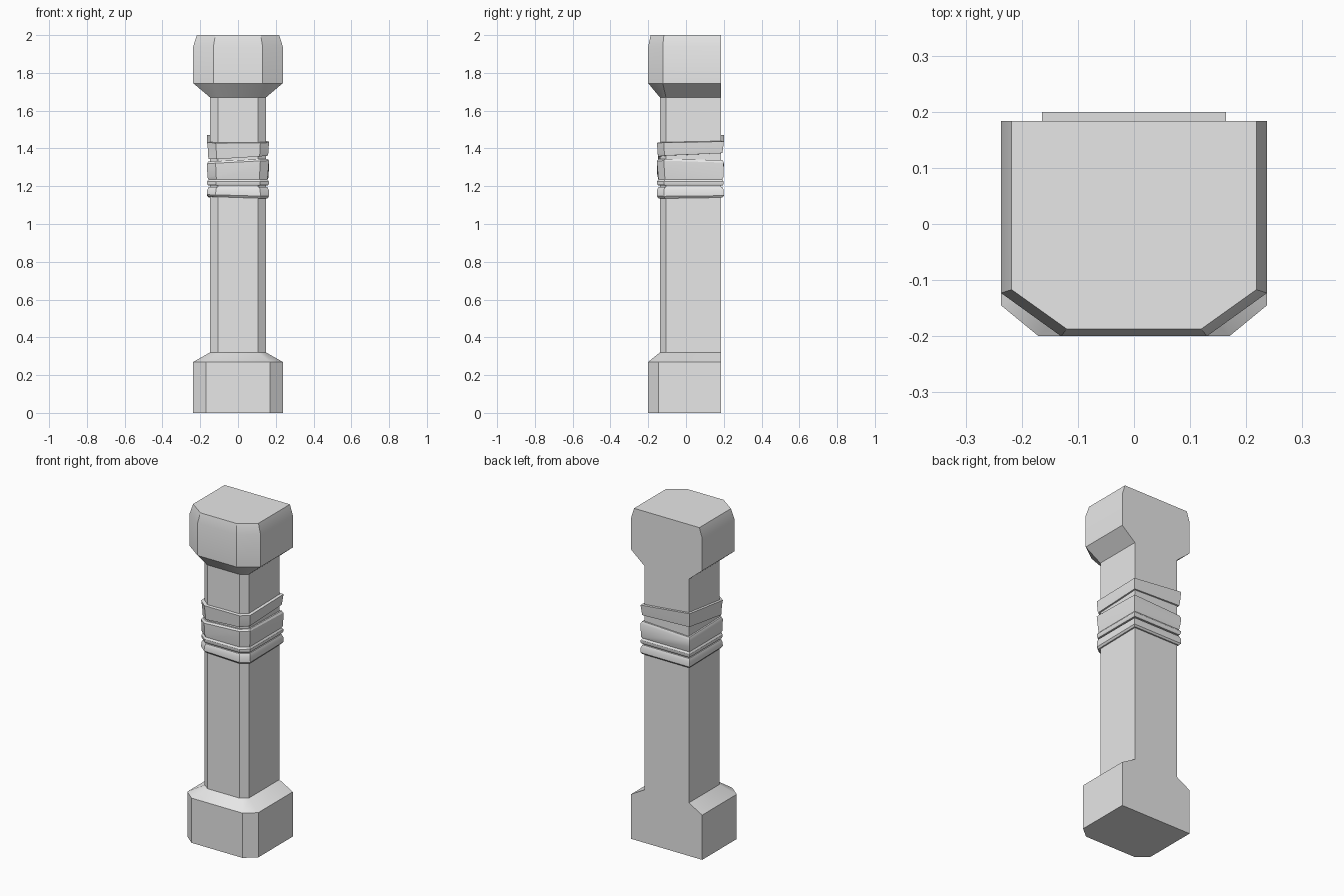
import bpy, bmesh, math

cube = bpy.data.objects.get("Cube")
if cube:
    bpy.data.objects.remove(cube, do_unlink=True)

BACK = 0.184

stone = bpy.data.materials.new("grey stone")
stone.use_nodes = True
grey = (0.8, 0.8, 0.8, 1)
stone.diffuse_color = grey
stone.node_tree.nodes["Principled BSDF"].inputs["Base Color"].default_value = grey


def section(w, front, cx, cy, back=BACK):
    """Rectangle with its two front corners cut off."""
    return [(w, back), (-w, back), (-w, cy), (-cx, front), (cx, front), (w, cy)]


def loft(name, rings, caps=(True, True)):
    """Skin a list of rings, each a list of 3D points."""
    bm = bmesh.new()
    loops = [[bm.verts.new(p) for p in ring] for ring in rings]
    for low, high in zip(loops, loops[1:]):
        for i in range(len(low)):
            j = (i + 1) % len(low)
            bm.faces.new((low[i], low[j], high[j], high[i]))
    if caps[0]:
        bm.faces.new(loops[0][::-1])
    if caps[1]:
        bm.faces.new(loops[-1])
    # rings run counter-clockwise from above, so faces already point outward
    mesh = bpy.data.meshes.new(name)
    bm.to_mesh(mesh)
    bm.free()
    mesh.materials.append(stone)
    obj = bpy.data.objects.new(name, mesh)
    bpy.context.collection.objects.link(obj)
    bpy.ops.object.select_all(action='DESELECT')
    obj.select_set(True)
    bpy.context.view_layer.objects.active = obj
    bpy.ops.object.shade_smooth_by_angle(angle=math.radians(30))
    return obj


def level(sec, z):
    return [(x, y, z) for x, y in sec]


SHAFT = (0.148, -0.138, 0.107, -0.106)
shaft = section(*SHAFT)
foot = section(0.237, -0.2, 0.17, -0.145)
head = section(0.237, -0.2, 0.13, -0.123)
head_top = section(0.218, -0.187, 0.12, -0.117)

# Base block, shaft and capital
loft("base", [level(foot, 0), level(foot, 0.27), level(shaft, 0.32)], (True, False))
loft("shaft", [level(shaft, 0.32), level(shaft, 1.67)], (False, False))
loft("capital", [level(shaft, 1.67), level(head, 1.745),
                 level(head, 1.94), level(head_top, 2)], (False, True))


def tilted(offset, corners):
    """Shaft outline grown by offset; heights blend between the four corners
    (front -x, front +x, back -x, back +x)."""
    w, f, cx, cy = SHAFT
    ring = []
    for x, y in section(w + offset, f - offset, cx + offset * 0.7,
                        cy - offset * 0.7, BACK + offset):
        u = (x + w) / (2 * w)
        v = (y - f) / (BACK - f)
        front = corners[0] * (1 - u) + corners[1] * u
        back = corners[2] * (1 - u) + corners[3] * u
        ring.append((x, y, front * (1 - v) + back * v))
    return ring


def flat(z):
    return (z, z, z, z)


# Wrapped bands around the shaft: (offset, corner heights) per ring
bands = {
    "lower_band": [(-0.01, (1.145, 1.135, 1.14, 1.14)), (0.008, (1.145, 1.135, 1.14, 1.14)),
                   (0.016, (1.155, 1.147, 1.15, 1.15)), (0.015, flat(1.18)),
                   (0.008, flat(1.196)), (-0.01, flat(1.196))],
    "thin_band": [(-0.01, flat(1.203)), (0.01, flat(1.203)), (0.015, flat(1.212)),
                  (0.015, flat(1.226)), (0.007, flat(1.238)), (-0.01, flat(1.238))],
    "middle_band": [(-0.01, flat(1.236)), (0.008, flat(1.236)),
                    (0.014, (1.25, 1.31, 1.27, 1.25)),
                    (0.016, (1.32, 1.335, 1.31, 1.325)),
                    (0.009, (1.332, 1.345, 1.325, 1.338)),
                    (-0.01, (1.332, 1.345, 1.325, 1.338))],
    "upper_band": [(-0.01, (1.342, 1.36, 1.385, 1.375)), (0.009, (1.342, 1.36, 1.385, 1.375)),
                   (0.012, (1.4, 1.37, 1.41, 1.4)),
                   (0.016, (1.43, 1.43, 1.468, 1.438)),
                   (-0.01, (1.43, 1.435, 1.47, 1.44))],
}
for name, rings in bands.items():
    loft(name, [tilted(o, c) for o, c in rings])
